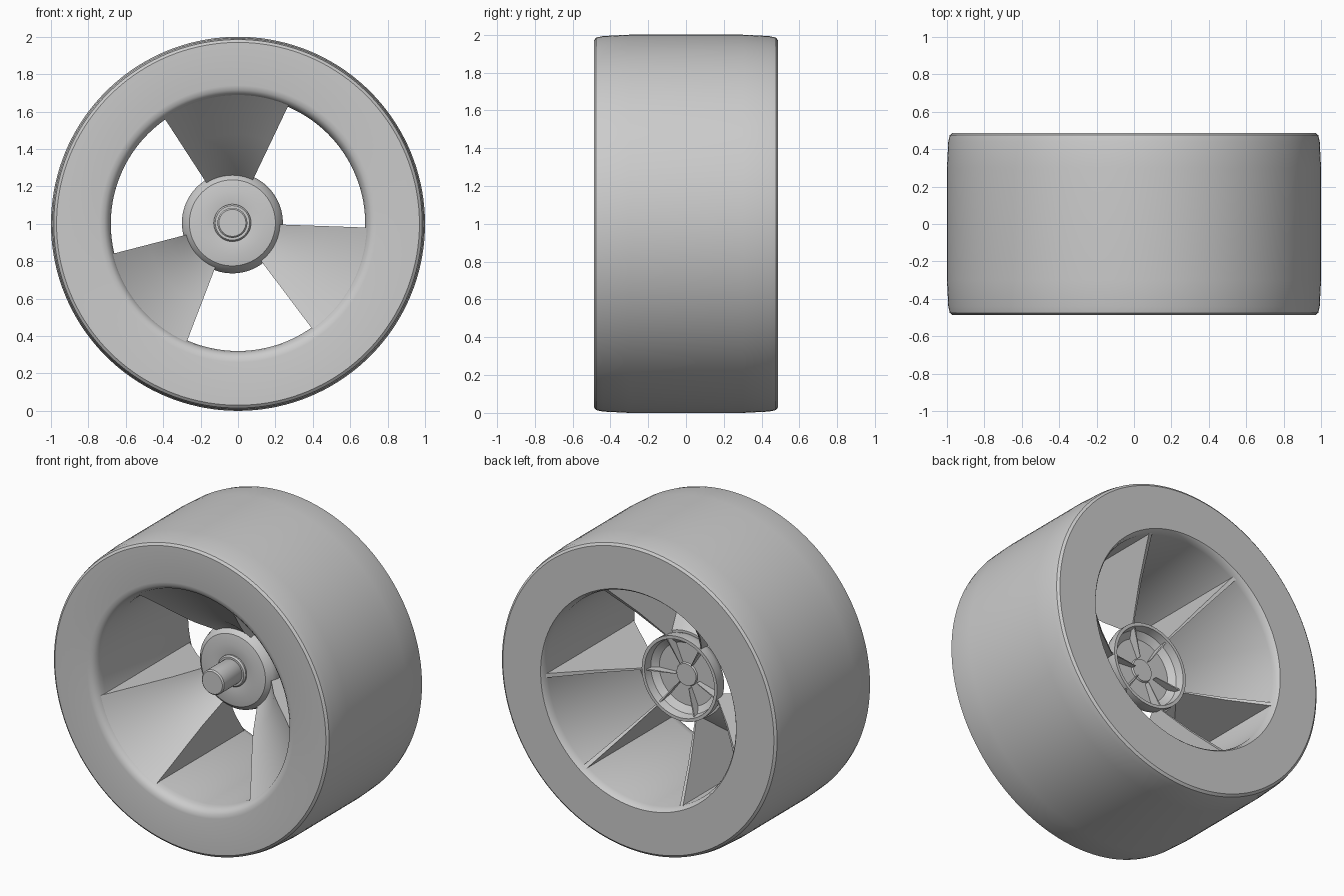
import bpy, bmesh
from math import sin, cos, radians, sqrt

cube = bpy.data.objects.get("Cube")
if cube:
    bpy.data.objects.remove(cube)

GREY = (0.6, 0.6, 0.6, 1.0)
grey = bpy.data.materials.new("plain_grey")
grey.use_nodes = True
grey.diffuse_color = GREY
grey.node_tree.nodes["Principled BSDF"].inputs["Base Color"].default_value = GREY

CENTRE_Z = 1.0
HUB_X, HUB_Z = -0.03, 1.005      # the hub sits slightly off centre
HUB_R, RIM_R = 0.26, 0.69


def around_wheel(a, r):
    return r * cos(a), CENTRE_Z + r * sin(a)


def around_hub(a, r):
    return HUB_X + r * cos(a), HUB_Z + r * sin(a)


def along_spoke(a, t):
    """t = 0 at the hub edge, t = 1 at the rim, on a ray from the hub."""
    dz = HUB_Z - CENTRE_Z
    b = HUB_X * cos(a) + dz * sin(a)
    reach = -b + sqrt(b * b + RIM_R ** 2 - HUB_X ** 2 - dz ** 2)
    return around_hub(a, HUB_R + t * (reach - HUB_R))


def sweep(name, profile, angles, place, ring=False):
    """Sweep a closed (radius, y) profile through the given angles."""
    bm = bmesh.new()
    rows = []
    for a in angles:
        row = []
        for r, y in profile:
            x, z = place(radians(a), r)
            row.append(bm.verts.new((x, y, z)))
        rows.append(row)
    n = len(profile)
    for i in range(len(rows) if ring else len(rows) - 1):
        p, q = rows[i], rows[(i + 1) % len(rows)]
        for j in range(n):
            k = (j + 1) % n
            bm.faces.new((p[j], p[k], q[k], q[j]))
    if not ring:
        bm.faces.new(rows[0])
        bm.faces.new(rows[-1])
    bmesh.ops.remove_doubles(bm, verts=bm.verts, dist=1e-5)
    bmesh.ops.recalc_face_normals(bm, faces=bm.faces)
    mesh = bpy.data.meshes.new(name)
    bm.to_mesh(mesh)
    bm.free()
    mesh.materials.append(grey)
    for face in mesh.polygons:
        face.use_smooth = True
    mesh.set_sharp_from_angle(angle=radians(35))
    obj = bpy.data.objects.new(name, mesh)
    bpy.context.collection.objects.link(obj)
    return obj


def steps(start, end, count):
    return [start + (end - start) * i / count for i in range(count + 1)]


# Tyre with a rounded front lip and a crisp back opening
tyre_profile = [
    (0.68, -0.41), (0.685, -0.44), (0.695, -0.465), (0.715, -0.482), (0.74, -0.487),
    (0.97, -0.487), (0.985, -0.475), (0.993, -0.44), (1.0, -0.3),
    (1.0, 0.3), (0.993, 0.44), (0.985, 0.475), (0.97, 0.487),
    (0.70, 0.487), (0.69, 0.475), (0.68, 0.44),
]
sweep("tyre", tyre_profile, steps(0, 357.5, 143), around_wheel, ring=True)

# Hub shell, open at the back
hub_profile = [
    (0.05, 0.0), (0.09, -0.01), (0.17, -0.015), (0.23, -0.005), (0.26, 0.025),
    (0.27, 0.06), (0.27, 0.11), (0.25, 0.11), (0.24, 0.06), (0.20, 0.03), (0.05, 0.03),
]
sweep("hub_shell", hub_profile, steps(0, 355, 71), around_hub, ring=True)

# Axle pin with a thin collar at its root
pin_profile = [(0.0, -0.22), (0.072, -0.22), (0.08, -0.212), (0.08, 0.02),
               (0.07, 0.04), (0.0, 0.04)]
sweep("axle_pin", pin_profile, steps(0, 352.5, 47), around_hub, ring=True)
collar_profile = [(0.07, -0.03), (0.092, -0.03), (0.1, -0.02), (0.1, 0.01), (0.07, 0.01)]
sweep("pin_collar", collar_profile, steps(0, 352.5, 47), around_hub, ring=True)

# Three dished spokes, each a sloping web with a deep fin along both edges
web_profile = [(-0.03, 0.03), (0.04, -0.01), (0.25, -0.125), (0.5, -0.235), (0.75, -0.34),
               (1.0, -0.45), (1.0, -0.41), (0.5, -0.2), (0.04, 0.03)]
fin_profile = [(0.04, -0.005), (0.25, -0.12), (0.5, -0.23), (0.75, -0.335), (1.0, -0.44),
               (1.0, 0.46), (0.5, 0.26), (0.05, 0.1), (-0.42, 0.06), (-0.42, 0.02),
               (-0.03, 0.03)]
FIN = 2.2
for side, start, end in (("top", 64.5, 123), ("left", 194.5, 249), ("right", 307, 358)):
    sweep(f"spoke_web_{side}", web_profile, steps(start, end, 20), along_spoke)
    sweep(f"spoke_fin_{side}_a", fin_profile, [start, start + FIN], along_spoke)
    sweep(f"spoke_fin_{side}_b", fin_profile, [end - FIN, end], along_spoke)
